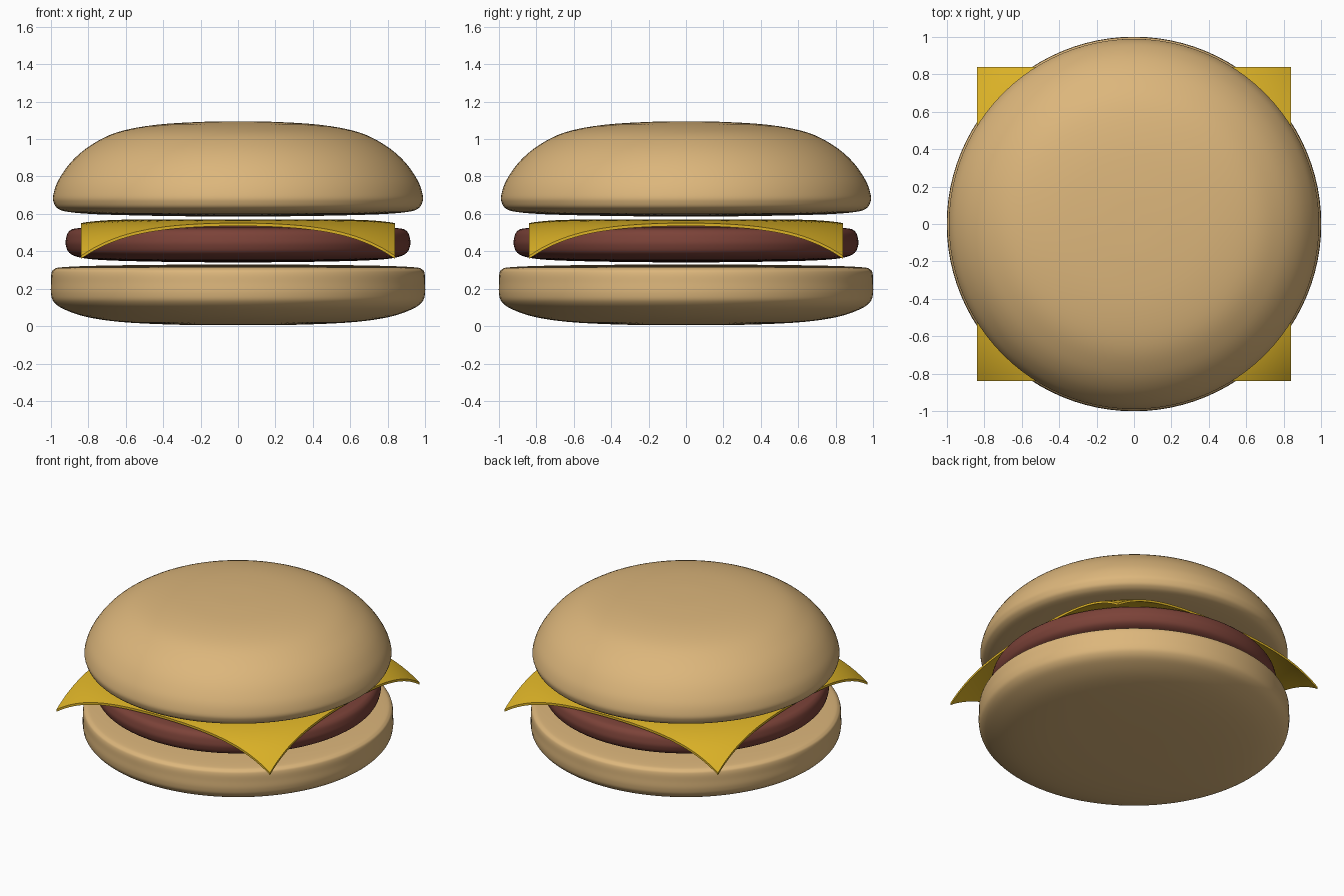
import bpy, bmesh, math
from mathutils import Vector

if "Cube" in bpy.data.objects:
    bpy.data.objects.remove(bpy.data.objects["Cube"])

def material(name, color):
    m = bpy.data.materials.new(name)
    m.diffuse_color = (*color, 1)
    m.use_nodes = True
    m.node_tree.nodes["Principled BSDF"].inputs["Base Color"].default_value = m.diffuse_color
    return m

def finish(name, bm, mat):
    bmesh.ops.recalc_face_normals(bm, faces=bm.faces)
    me = bpy.data.meshes.new(name)
    bm.to_mesh(me)
    bm.free()
    ob = bpy.data.objects.new(name, me)
    bpy.context.collection.objects.link(ob)
    me.materials.append(mat)
    for p in me.polygons:
        p.use_smooth = True
    return ob

def smooth_profile(pts, n=5):
    # Catmull-Rom curve through the profile points
    p = [Vector(q) for q in pts]
    p = [p[0]] + p + [p[-1]]
    out = []
    for a, b, c, d in zip(p, p[1:], p[2:], p[3:]):
        for i in range(n):
            t = i / n
            out.append(0.5 * (2*b + (c-a)*t + (2*a-5*b+4*c-d)*t*t + (3*b-a-3*c+d)*t**3))
    return out + [p[-1]]

def lathe(name, pts, mat, seg=96):
    bm = bmesh.new()
    vs = [bm.verts.new((max(q.x, 0), 0, q.y)) for q in smooth_profile(pts)]
    es = [bm.edges.new(e) for e in zip(vs, vs[1:])]
    bmesh.ops.spin(bm, geom=vs + es, axis=(0, 0, 1), cent=(0, 0, 0),
                   angle=2 * math.pi, steps=seg)
    bmesh.ops.remove_doubles(bm, verts=bm.verts, dist=1e-4)
    return finish(name, bm, mat)

bread = material("bread", (0.72, 0.47, 0.20))
meat = material("meat", (0.20, 0.055, 0.04))
yellow = material("cheese", (0.72, 0.45, 0.02))

# Buns and patty: (radius, height) profiles from bottom centre to top centre
lathe("bottom_bun", [(0, 0.005), (0.3, 0.007), (0.6, 0.02), (0.8, 0.047), (0.93, 0.09),
                     (0.985, 0.13), (1, 0.175), (1, 0.23), (0.998, 0.28), (0.985, 0.303),
                     (0.94, 0.315), (0.75, 0.323), (0.4, 0.328), (0, 0.33)], bread)
lathe("patty", [(0, 0.34), (0.4, 0.344), (0.7, 0.352), (0.84, 0.366), (0.9, 0.39),
                (0.92, 0.43), (0.92, 0.465), (0.905, 0.505), (0.86, 0.523),
                (0.7, 0.53), (0.4, 0.54), (0, 0.545)], meat)
lathe("top_bun", [(0, 0.585), (0.4, 0.589), (0.75, 0.598), (0.91, 0.611), (0.965, 0.63),
                  (0.985, 0.66), (0.988, 0.70), (0.96, 0.78), (0.89, 0.88), (0.79, 0.965),
                  (0.65, 1.035), (0.45, 1.075), (0.2, 1.092), (0, 1.095)], bread)

# Cheese slice: thin square whose corners droop over the patty
bm = bmesh.new()
bmesh.ops.create_grid(bm, x_segments=48, y_segments=48, size=0.84)
for v in bm.verts:
    r = v.co.xy.length
    v.co.z = 0.57 - 0.195 * (max(0, r - 0.4) / 0.788) ** 4
top = list(bm.faces)
low = bmesh.ops.extrude_face_region(bm, geom=top, use_keep_orig=True)
bmesh.ops.translate(bm, vec=(0, 0, -0.016),
                    verts=[g for g in low["geom"] if isinstance(g, bmesh.types.BMVert)])
cheese = finish("cheese_slice", bm, yellow)
bpy.context.view_layer.objects.active = cheese
cheese.select_set(True)
bpy.ops.object.shade_smooth_by_angle(angle=math.radians(40))
